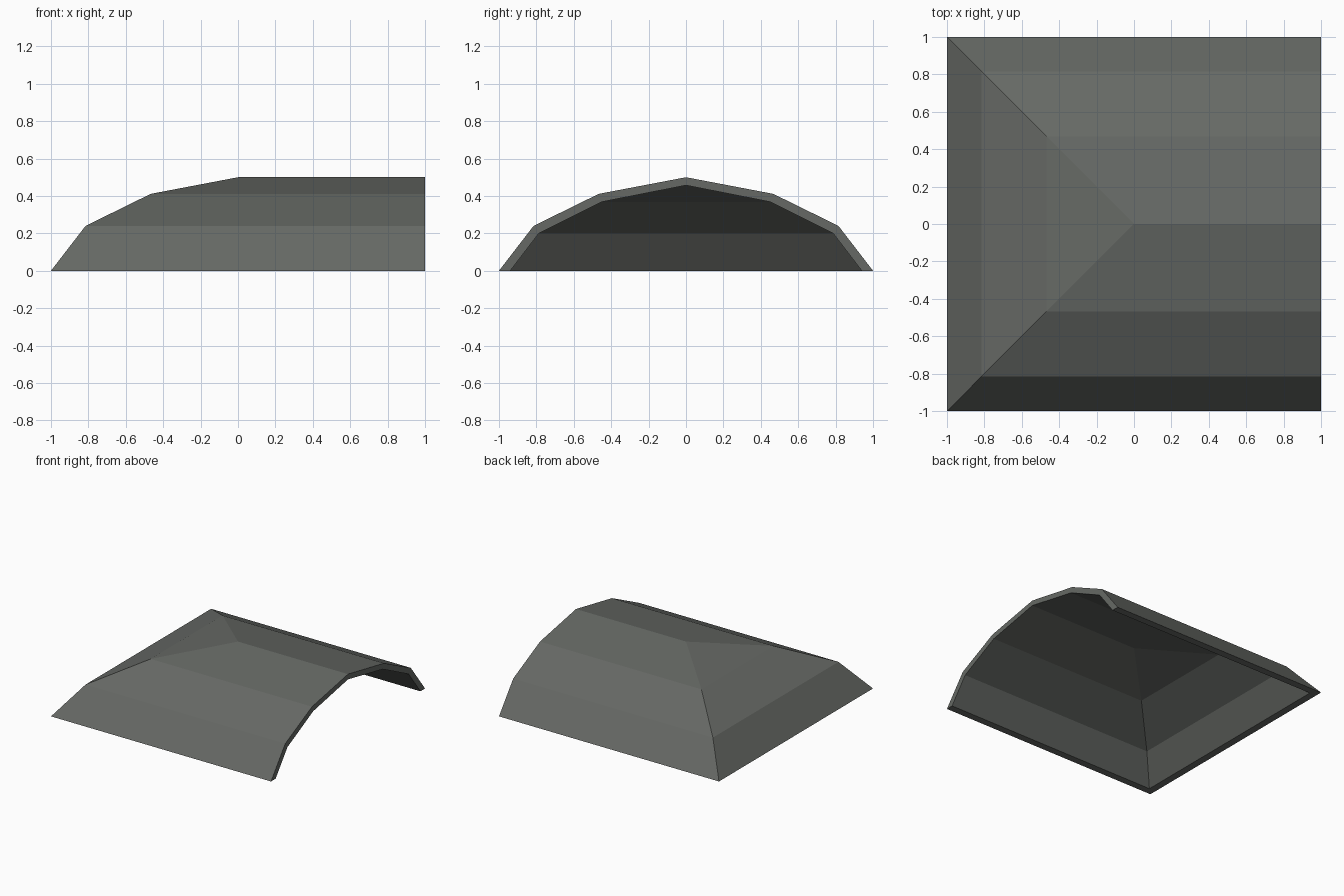
import bpy, bmesh

if "Cube" in bpy.data.objects:
    bpy.data.objects.remove(bpy.data.objects["Cube"])

# half cross-section of the curved roof: (distance from ridge, height)
OUTER = [(1.0, 0.0), (0.815, 0.24), (0.467, 0.411), (0.0, 0.5)]
INNER = [(0.94, 0.0), (0.787, 0.2), (0.452, 0.368), (0.0, 0.457)]

mat = bpy.data.materials.new("grey slate")
mat.diffuse_color = (0.133, 0.141, 0.130, 1)
mat.use_nodes = True
mat.node_tree.nodes["Principled BSDF"].inputs["Base Color"].default_value = mat.diffuse_color

bm = bmesh.new()


def course(d, z):
    """U-shaped row: open right end, mitred hip corners on the left."""
    return [bm.verts.new(p) for p in ((1, -d, z), (-d, -d, z), (-d, d, z), (1, d, z))]


def bridge(a, b):
    for i in range(3):
        bm.faces.new((a[i], a[i + 1], b[i + 1], b[i]))


outer = [course(*p) for p in OUTER]
inner = [course(*p) for p in INNER]

# outer skin, inner skin and bottom rim
for i in range(3):
    bridge(outer[i], outer[i + 1])
    bridge(inner[i + 1], inner[i])
    # cut edge at the open end, both slopes
    for k in (0, 3):
        bm.faces.new((outer[i][k], outer[i + 1][k], inner[i + 1][k], inner[i][k]))
bridge(inner[0], outer[0])

# close the ridge and the hip apex
bmesh.ops.remove_doubles(bm, verts=bm.verts, dist=1e-4)
bmesh.ops.dissolve_degenerate(bm, edges=bm.edges, dist=1e-5)
bmesh.ops.recalc_face_normals(bm, faces=bm.faces)

mesh = bpy.data.meshes.new("hipped_roof_shell")
bm.to_mesh(mesh)
bm.free()
mesh.materials.append(mat)
roof = bpy.data.objects.new("hipped_roof_shell", mesh)
bpy.context.collection.objects.link(roof)
